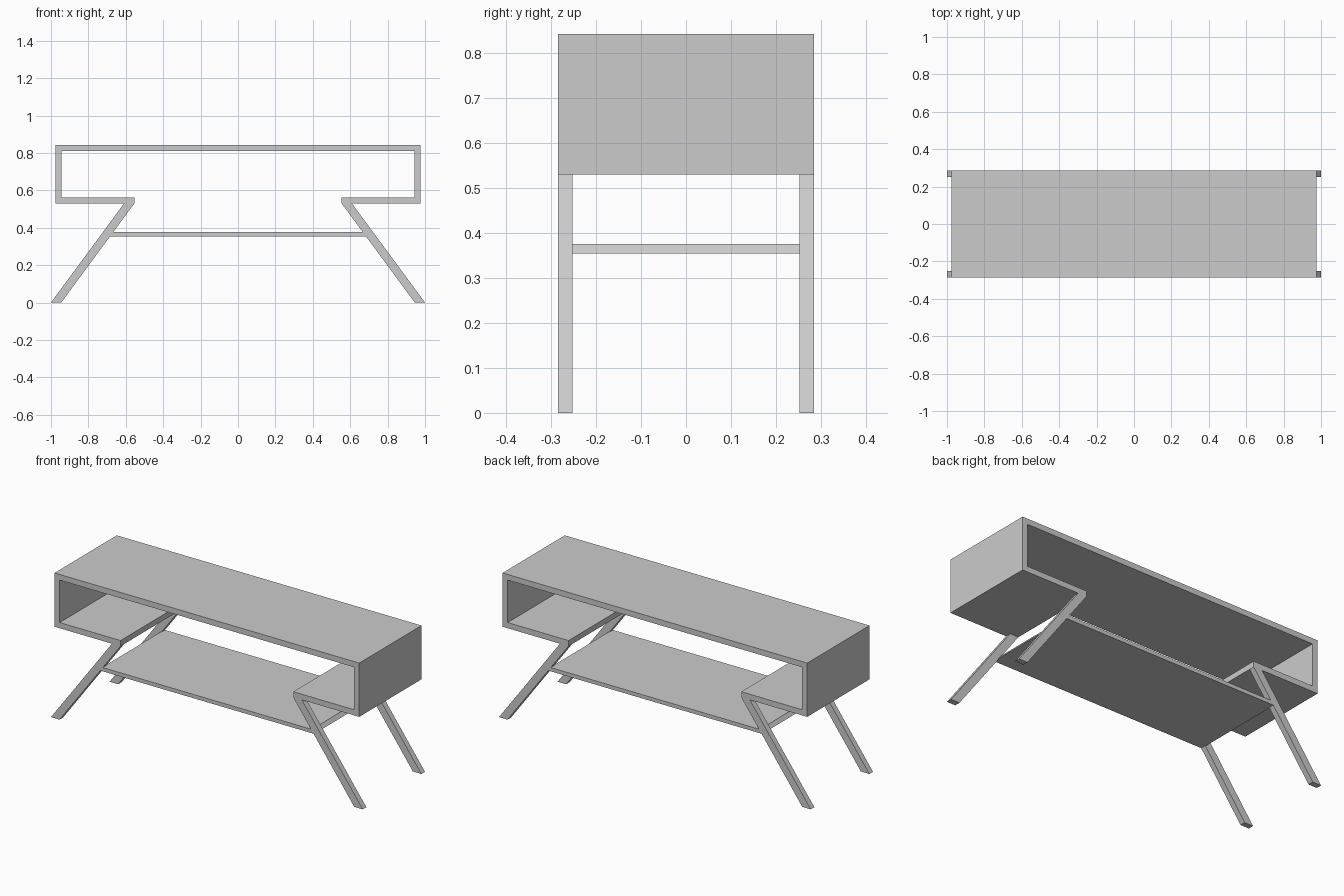
import bpy
import bmesh

cube = bpy.data.objects.get("Cube")
if cube:
    bpy.data.objects.remove(cube, do_unlink=True)

# Single flat grey finish
GREY = 0.6
grey = bpy.data.materials.new("light grey")
grey.use_nodes = True
grey.diffuse_color = (GREY, GREY, GREY, 1)
grey.node_tree.nodes["Principled BSDF"].inputs["Base Color"].default_value = (GREY, GREY, GREY, 1)

# Main dimensions
DEPTH = 0.285          # half depth
WIDTH = 0.977          # half width of the cabinet
TOP, BASE = 0.842, 0.53
WALL = 0.033
KNEE = 0.554           # inner end of each lower panel
LEG_DEPTH = 0.033


def extrude_profile(name, profile, y0, y1):
    """Make a solid from an x-z outline swept between two y positions."""
    bm = bmesh.new()
    face = bm.faces.new([bm.verts.new((x, y0, z)) for x, z in profile])
    swept = bmesh.ops.extrude_face_region(bm, geom=[face])["geom"]
    moved = [v for v in swept if isinstance(v, bmesh.types.BMVert)]
    bmesh.ops.translate(bm, verts=moved, vec=(0, y1 - y0, 0))
    bmesh.ops.recalc_face_normals(bm, faces=bm.faces)
    mesh = bpy.data.meshes.new(name)
    bm.to_mesh(mesh)
    bm.free()
    mesh.materials.append(grey)
    obj = bpy.data.objects.new(name, mesh)
    bpy.context.collection.objects.link(obj)
    return obj


def mirrored(half):
    """Complete a right-hand outline with its reflection."""
    return half + [(-x, z) for x, z in reversed(half)]


# Cabinet: folded board, open at front, back and middle of the underside
inner = WIDTH - WALL
cabinet_half = [
    (inner, TOP - WALL), (inner, BASE + WALL), (KNEE, BASE + WALL),
    (KNEE, BASE), (WIDTH, BASE), (WIDTH, TOP),
]
extrude_profile("cabinet_frame", mirrored(cabinet_half), -DEPTH, DEPTH)

# Four splayed legs below the ends of the lower panels
leg = [(KNEE, BASE), (0.945, 0), (1, 0), (0.609, BASE)]
for side, sx in (("left", 1), ("right", -1)):
    for end, y0 in (("front", -DEPTH), ("back", DEPTH - LEG_DEPTH)):
        outline = [(sx * x, z) for x, z in leg]
        extrude_profile(f"{end}_{side}_leg", outline, y0, y0 + LEG_DEPTH)

# Lower shelf with ends cut to the slope of the legs
extrude_profile("lower_shelf", mirrored([(0.672, 0.376), (0.688, 0.354)]), -DEPTH, DEPTH)
